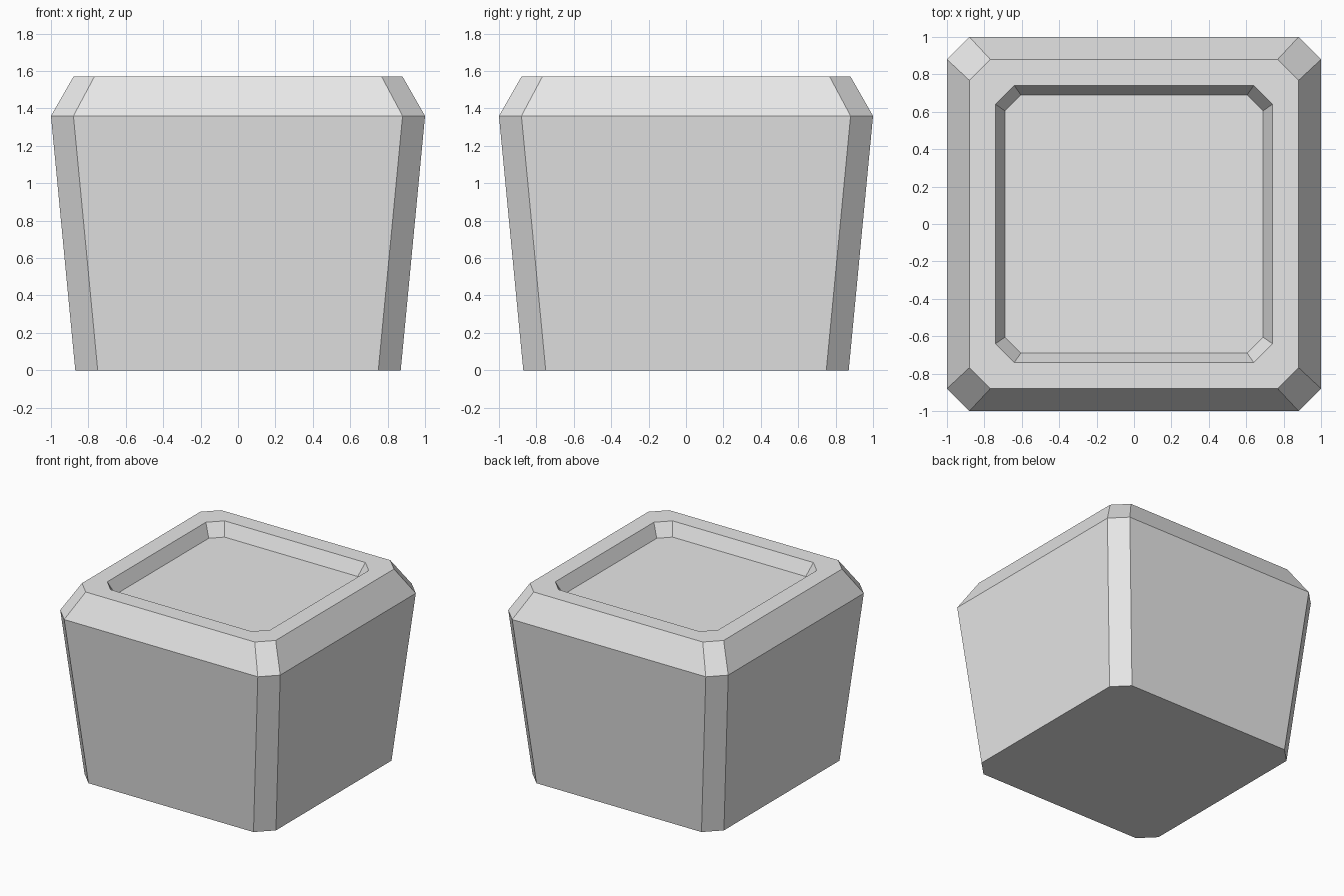
import bpy
import bmesh

cube = bpy.data.objects.get("Cube")
if cube:
    bpy.data.objects.remove(cube, do_unlink=True)

# Single plain material
grey = bpy.data.materials.new("light_grey")
grey.use_nodes = True
colour = (0.8, 0.8, 0.8, 1)
grey.diffuse_color = colour
grey.node_tree.nodes["Principled BSDF"].inputs["Base Color"].default_value = colour


def ring(bm, half, flat, z):
    """Square outline with cut corners: half is the side distance, flat the half length of a side."""
    quarter = [(half, -flat), (half, flat)]
    points = []
    for _ in range(4):
        points += quarter
        quarter = [(-y, x) for x, y in quarter]
    return [bm.verts.new((x, y, z)) for x, y in points]


# Tapered body, sloped rim and shallow recess, from the base up and inwards
profile = [
    (0.87, 0.75, 0),
    (1.00, 0.88, 1.36),
    (0.88, 0.768, 1.57),
    (0.74, 0.64, 1.57),
    (0.69, 0.605, 1.465),
]
bm = bmesh.new()
rings = [ring(bm, *level) for level in profile]
for low, high in zip(rings, rings[1:]):
    for i in range(8):
        j = (i + 1) % 8
        bm.faces.new((low[i], low[j], high[j], high[i]))

# Base and recess floor
bm.faces.new(rings[0][::-1])
bm.faces.new(rings[-1])
bmesh.ops.recalc_face_normals(bm, faces=bm.faces)

mesh = bpy.data.meshes.new("planter_block")
bm.to_mesh(mesh)
bm.free()
mesh.materials.append(grey)
block = bpy.data.objects.new("planter_block", mesh)
bpy.context.collection.objects.link(block)
